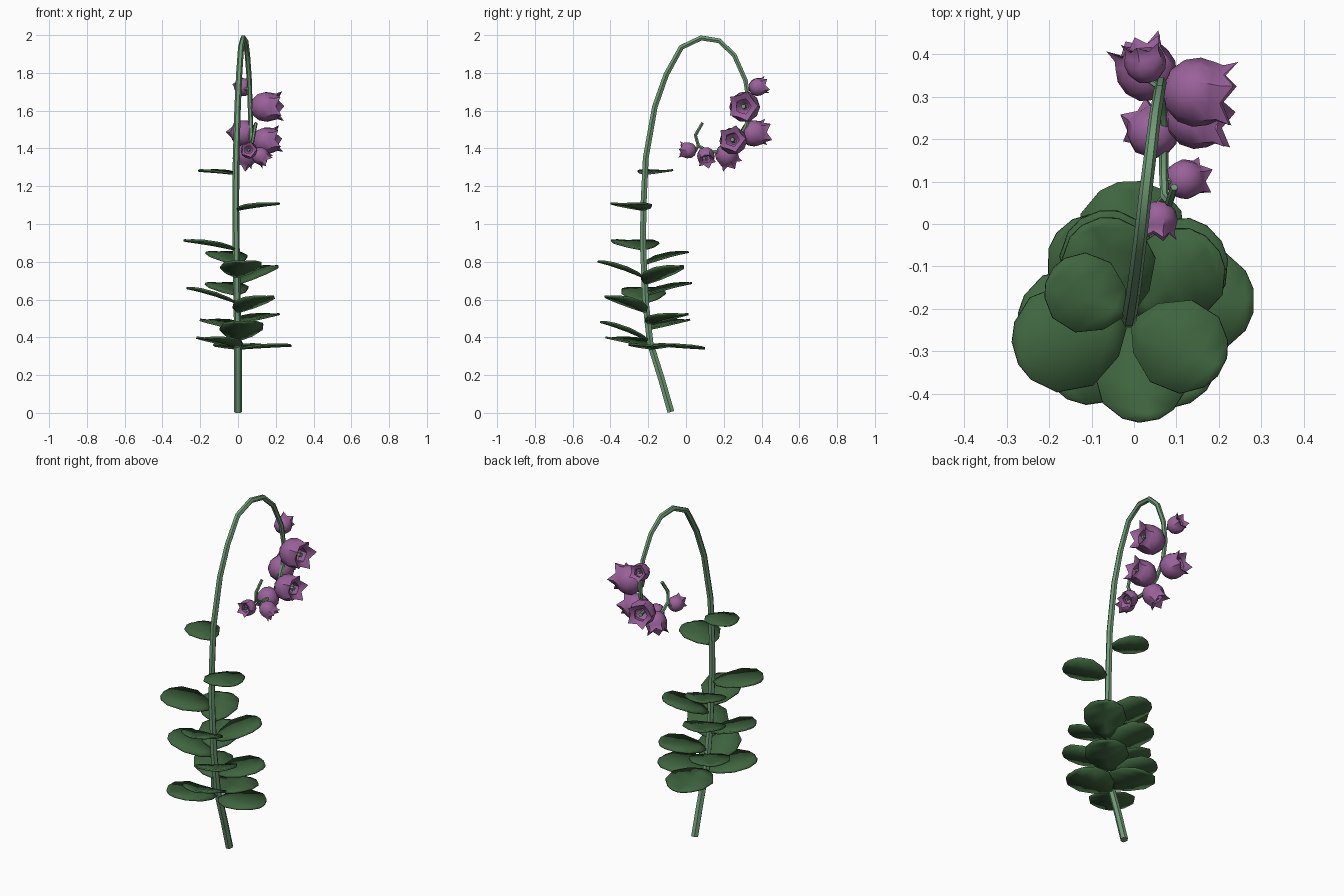
import bpy, bmesh, math
from mathutils import Vector, Matrix

if "Cube" in bpy.data.objects:
    bpy.data.objects.remove(bpy.data.objects["Cube"])


def material(name, rgb):
    m = bpy.data.materials.new(name)
    m.use_nodes = True
    m.diffuse_color = (*rgb, 1)
    m.node_tree.nodes["Principled BSDF"].inputs["Base Color"].default_value = (*rgb, 1)
    return m


STEM = material("stem green", (0.16, 0.33, 0.18))
LEAF = material("leaf green", (0.05, 0.13, 0.05))
BELL = material("bell purple", (0.32, 0.12, 0.32))


def add_mesh(name, bm, mat, angle):
    bmesh.ops.recalc_face_normals(bm, faces=bm.faces)
    mesh = bpy.data.meshes.new(name)
    bm.to_mesh(mesh)
    bm.free()
    mesh.materials.append(mat)
    ob = bpy.data.objects.new(name, mesh)
    bpy.context.collection.objects.link(ob)
    bpy.ops.object.select_all(action="DESELECT")
    ob.select_set(True)
    bpy.context.view_layer.objects.active = ob
    bpy.ops.object.shade_smooth_by_angle(angle=math.radians(angle))
    return ob


def skin(bm, rings):
    """Bridge equal vertex rings, returning the created vertex rings."""
    loops = [[bm.verts.new(p) for p in ring] for ring in rings]
    n = len(loops[0])
    for a, b in zip(loops, loops[1:]):
        for i in range(n):
            j = (i + 1) % n
            bm.faces.new((a[i], a[j], b[j], b[i]))
    return loops


def tube(name, pts, r0, r1, sides=6):
    pts = [Vector(p) for p in pts]
    rings, last = [], len(pts) - 1
    for k, p in enumerate(pts):
        d = (pts[min(k + 1, last)] - pts[max(k - 1, 0)]).normalized()
        u = (Vector((1, 0, 0)) - d * d.x).normalized()
        v = d.cross(u)
        r = r0 + (r1 - r0) * k / last
        rings.append([p + r * (u * math.cos(t) + v * math.sin(t))
                      for t in (math.tau * i / sides for i in range(sides))])
    bm = bmesh.new()
    loops = skin(bm, rings)
    bm.faces.new(loops[0])
    bm.faces.new(loops[-1])
    return add_mesh(name, bm, STEM, 50)


# Arching stem with a curled tip
STEM_PATH = [
    (0, -.08, .005), (0, -.13, .18), (0, -.19, .37), (-.005, -.215, .6),
    (-.01, -.228, .9), (-.012, -.225, 1.1), (-.01, -.213, 1.35),
    (-.002, -.165, 1.62), (.006, -.105, 1.79), (.016, -.025, 1.935),
    (.028, .08, 1.985), (.04, .175, 1.97), (.05, .255, 1.895),
    (.06, .315, 1.76), (.064, .335, 1.63), (.068, .32, 1.52),
    (.07, .27, 1.43), (.07, .20, 1.385), (.07, .12, 1.38),
    (.072, .065, 1.415), (.083, .05, 1.47), (.095, .087, 1.535)]
tube("stem", STEM_PATH, .021, .009)


def stem_at(z):
    """Point on the rising part of the stem at height z."""
    for a, b in zip(STEM_PATH, STEM_PATH[1:]):
        if a[2] <= z <= b[2]:
            return Vector(a).lerp(Vector(b), (z - a[2]) / (b[2] - a[2]))


# Leaves: half outline as (distance along, half width), folded on the midrib
OUTLINE = [(0, .05), (.14, .28), (.42, .46), (.74, .43), (.93, .26), (1, .1)]


def leaf(name, z, azimuth, rise, length):
    bm = bmesh.new()
    rows = []
    for t, w in OUTLINE:
        h = rise * (1.3 * t - .3 * t * t)
        rows.append([bm.verts.new((t * length, s * w * length,
                                   h + abs(s) * w * length * .1)) for s in (-1, 0, 1)])
    for a, b in zip(rows, rows[1:]):
        for i in (0, 1):
            bm.faces.new((a[i], a[i + 1], b[i + 1], b[i]))
    bm.transform(Matrix.Translation(stem_at(z))
                 @ Matrix.Rotation(math.radians(azimuth), 4, "Z")
                 @ Matrix.Translation((.012, 0, 0)))
    ob = add_mesh(name, bm, LEAF, 30)
    thick = ob.modifiers.new("thickness", "SOLIDIFY")
    thick.thickness = .01
    thick.offset = 0


LEAVES = [  # height, azimuth, rise, length
    (1.265, 153, .015, .20), (1.075, -27, .03, .235), (.865, 196, .045, .27),
    (.79, 112, .06, .235), (.72, -80, .08, .235), (.685, 42, .09, .245),
    (.585, 185, .075, .255), (.625, 112, .06, .245), (.535, -52, .08, .24),
    (.475, 43, .045, .25), (.445, 130, .045, .24), (.385, -82, .095, .25),
    (.35, 230, .045, .265), (.34, 0, .015, .27), (.36, 92, -.02, .275)]
for i, spec in enumerate(LEAVES):
    leaf(f"leaf_{i + 1}", *spec)

# Bell flowers: (along axis, radius at petal tip, radius at petal notch)
PROFILE = [(-.95, .12, .12), (-.82, .55, .55), (-.45, .88, .88),
           (0, 1, .98), (.42, .92, .88), (.66, .86, .74),
           (1.06, 1.0, None), (.62, .5, .44), (.1, .55, .5), (-.35, .2, .2)]


def bell(name, centre, axis, r):
    rings = []
    for h, tip, notch in PROFILE:
        ring = []
        for i in range(10):
            odd = i % 2
            rad = tip if not odd else (.74 if notch is None else notch)
            height = .72 if odd and notch is None else h
            t = math.tau * i / 10
            ring.append((rad * math.cos(t), rad * math.sin(t), height))
        rings.append(ring)
    bm = bmesh.new()
    loops = skin(bm, rings)
    bm.faces.new(loops[0])
    bm.faces.new(loops[-1])
    turn = Vector(axis).normalized().to_track_quat("Z", "Y").to_matrix().to_4x4()
    bm.transform(Matrix.Translation(centre) @ turn @ Matrix.Scale(r, 4))
    add_mesh(name, bm, BELL, 40)


BELLS = [  # centre, direction of the opening, radius
    ((.027, .38, 1.725), (-.15, .9, .25), .05),
    ((.148, .31, 1.62), (1, -.12, .05), .083),
    ((.03, .36, 1.48), (-.35, .95, .1), .073),
    ((.148, .25, 1.44), (.95, -.1, .15), .075),
    ((.045, .215, 1.365), (-.45, .4, -.8), .062),
    ((.12, .105, 1.36), (.75, .1, -.6), .048),
    ((.058, .012, 1.39), (-.05, -1, .1), .045)]
for i, (centre, axis, r) in enumerate(BELLS):
    bell(f"bell_{i + 1}", centre, axis, r)
    c, d = Vector(centre), Vector(axis).normalized()
    # Short stalk from the nearest point of the stem, and a pistil inside
    back = c - d * r * .85
    root = min((Vector(a).lerp(Vector(b), k / 6)
                for a, b in zip(STEM_PATH[10:], STEM_PATH[11:]) for k in range(7)),
               key=lambda p: (p - back).length)
    if (root - back).length > .005:
        tube(f"bell_stalk_{i + 1}", [root, back], .007, .007, 5)
    tube(f"pistil_{i + 1}", [c - d * r * .4, c + d * r * .6], r * .12, r * .16, 5)
